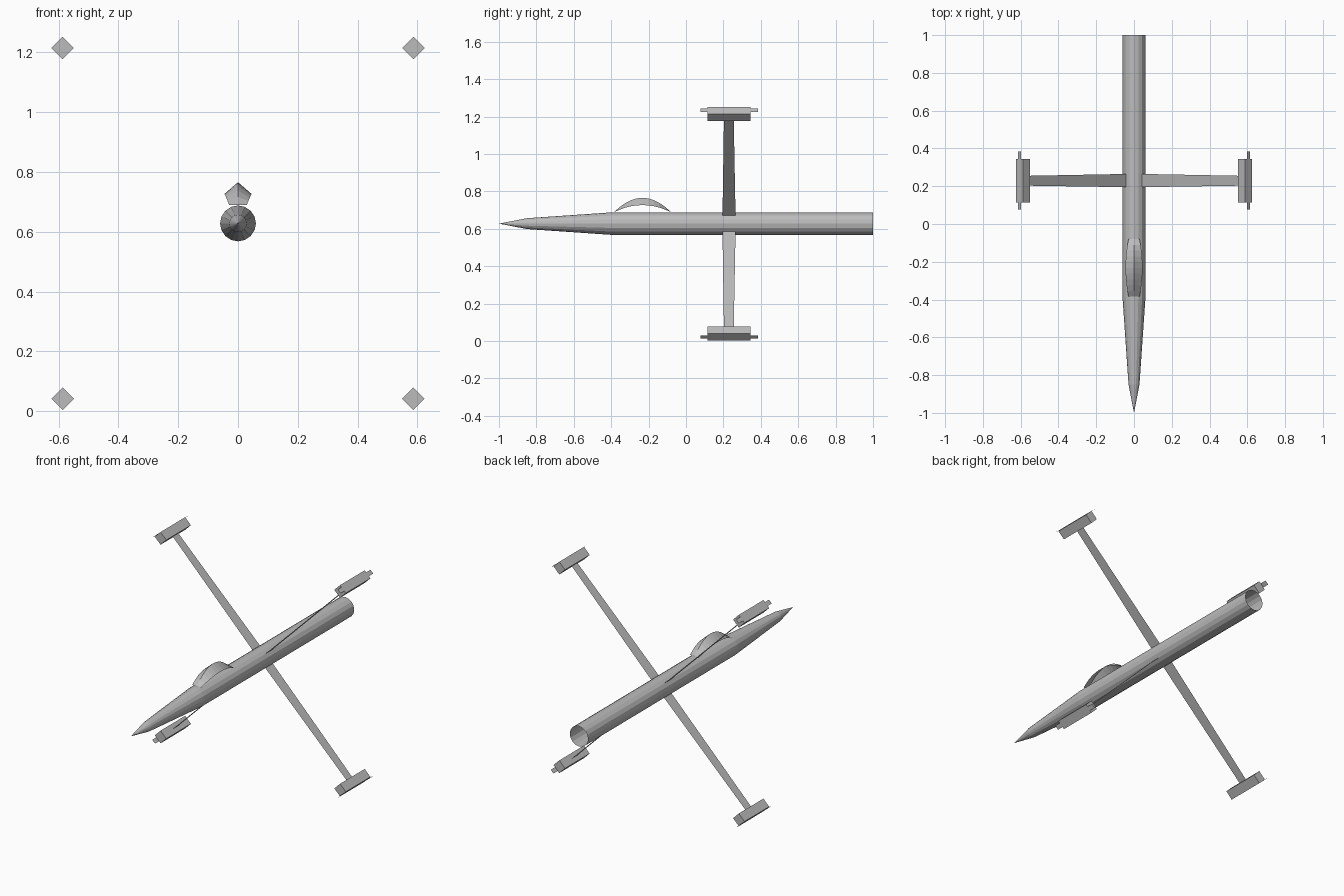
import bpy, bmesh
from math import sin, cos, pi, sqrt
from mathutils import Vector

cube = bpy.data.objects.get("Cube")
if cube:
    bpy.data.objects.remove(cube, do_unlink=True)

grey = bpy.data.materials.new("light grey")
grey.use_nodes = True
colour = (0.5, 0.5, 0.5, 1)
grey.diffuse_color = colour
grey.node_tree.nodes["Principled BSDF"].inputs["Base Color"].default_value = colour

AXIS = 0.628   # height of the fuselage centreline


def make(name, verts, faces):
    mesh = bpy.data.meshes.new(name)
    mesh.from_pydata([tuple(v) for v in verts], [], faces)
    bm = bmesh.new()
    bm.from_mesh(mesh)
    bmesh.ops.remove_doubles(bm, verts=bm.verts, dist=1e-5)
    bmesh.ops.recalc_face_normals(bm, faces=bm.faces)
    bm.to_mesh(mesh)
    bm.free()
    obj = bpy.data.objects.new(name, mesh)
    bpy.context.scene.collection.objects.link(obj)
    mesh.materials.append(grey)
    return obj


def loft(rings, closed):
    """Quads joining successive rings of equal length."""
    n = len(rings[0])
    verts = [v for ring in rings for v in ring]
    faces = [(i * n + j, i * n + (j + 1) % n, (i + 1) * n + (j + 1) % n, (i + 1) * n + j)
             for i in range(len(rings) - 1) for j in range(n if closed else n - 1)]
    return verts, faces


# Fuselage: pointed nose, open tail
SIDES = 16
profile = [(-0.85, 0.029), (-0.4, 0.06), (1.0, 0.06)]
rings = [[(r * cos(2 * pi * k / SIDES), y, AXIS + r * sin(2 * pi * k / SIDES))
          for k in range(SIDES)] for y, r in profile]
verts, faces = loft(rings, True)
verts.append((0, -1, AXIS))
faces += [((k + 1) % SIDES, k, len(verts) - 1) for k in range(SIDES)]
make("fuselage", verts, faces)

# Canopy: thin arched shell with a central ridge
STEPS = 10
rings = []
for i in range(STEPS + 1):
    t = i / STEPS
    bulge = 1 - (2 * t - 1) ** 2
    y = -0.385 + 0.305 * t
    half = 0.029 + 0.016 * bulge
    edge, ridge = 0.689 + 0.038 * bulge, 0.689 + 0.077 * bulge
    rings.append([(-half, y, edge), (0, y, ridge), (half, y, edge)])
make("canopy", *loft(rings, False))

# Four diagonal wings, each with a square pod and a flat barrel strip
POD, HALF = 0.587, 0.0375
for sx, side in ((1, "left"), (-1, "right")):
    for sz, level in ((1, "upper"), (-1, "lower")):
        out = Vector((sx, 0, sz))
        across = Vector((sx, 0, -sz))
        base = Vector((0, 0, AXIS))
        label = level + "_" + side

        def point(distance, y, offset=0):
            return base + out * distance + across * offset + Vector((0, y, 0))

        tip = POD - HALF / 2
        make(label + "_wing", [point(0.042, 0.195), point(0.042, 0.265),
                               point(tip, 0.255), point(tip, 0.203)], [(0, 1, 2, 3)])

        centre = point(POD, 0)
        corners = [Vector((HALF, 0, 0)), Vector((0, 0, HALF)),
                   Vector((-HALF, 0, 0)), Vector((0, 0, -HALF))]
        pod_rings = [[centre + c + Vector((0, y, 0)) for c in corners] for y in (0.115, 0.345)]
        verts, faces = loft(pod_rings, True)
        make(label + "_pod", verts, faces + [(3, 2, 1, 0), (4, 5, 6, 7)])

        d, w = POD + HALF / 2 + 0.0003, 0.009
        make(label + "_barrel", [point(d, 0.078, -w), point(d, 0.385, -w),
                                 point(d, 0.385, w), point(d, 0.078, w)], [(0, 1, 2, 3)])
